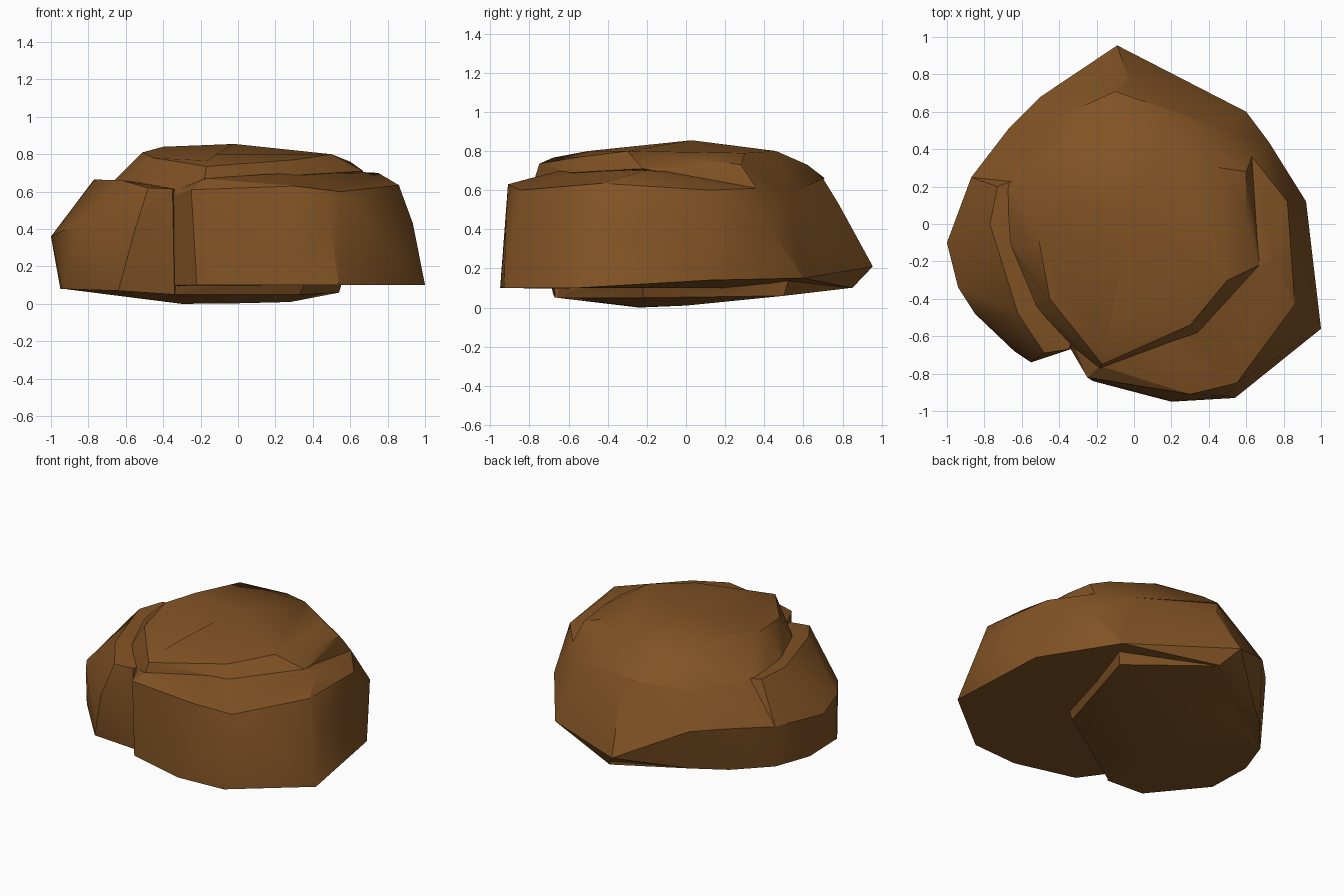
import bpy, bmesh, math

brown = bpy.data.materials.new("earth_brown")
brown.diffuse_color = (0.22, 0.086, 0.018, 1)


def hull(name, points):
    """Faceted stone chunk: convex hull of a few corner points."""
    bm = bmesh.new()
    for p in points:
        bm.verts.new(p)
    res = bmesh.ops.convex_hull(bm, input=bm.verts[:])
    junk = {g for g in res["geom_interior"] + res["geom_unused"]
            if isinstance(g, bmesh.types.BMVert)}
    bmesh.ops.delete(bm, geom=list(junk), context='VERTS')
    bmesh.ops.dissolve_limit(bm, angle_limit=math.radians(4),
                             verts=bm.verts[:], edges=bm.edges[:])
    bmesh.ops.recalc_face_normals(bm, faces=bm.faces[:])
    me = bpy.data.meshes.new(name)
    bm.to_mesh(me)
    bm.free()
    me.materials.append(brown)
    ob = bpy.data.objects.new(name, me)
    bpy.context.collection.objects.link(ob)
    return ob


# main shell: front and right walls, ledge, pointed back
shell = hull("boulder", [
    (-0.22, -0.84, 0.10), (0.20, -0.95, 0.10), (0.54, -0.93, 0.10),
    (1.00, -0.56, 0.10), (0.92, 0.12, 0.14), (0.60, 0.60, 0.15),
    (-0.09, 0.955, 0.21), (0.0, 0.85, 0.10), (-0.86, 0.23, 0.08),
    (-0.47, 0.62, 0.11), (-0.66, 0.46, 0.09), (-0.32, -0.70, 0.10),
    (-0.25, -0.82, 0.61), (0.30, -0.91, 0.63), (0.55, -0.85, 0.60),
    (0.49, -0.92, 0.43), (0.935, -0.40, 0.43), (0.86, -0.43, 0.635),
    (0.82, 0.12, 0.60), (0.72, 0.44, 0.40), (0.63, 0.36, 0.61),
    (0.66, -0.22, 0.705), (0.75, -0.2, 0.70), (0.18, -0.66, 0.695),
    (-0.18, -0.76, 0.67), (-0.03, 0.78, 0.53), (-0.10, 0.70, 0.66),
    (-0.50, 0.68, 0.40), (-0.67, 0.51, 0.40), (-0.87, 0.25, 0.37),
    (-0.45, 0.55, 0.62), (-0.68, 0.20, 0.64), (0.45, 0.52, 0.58),
])

# side lobe, split from the shell by a front notch
lobe = hull("side_lobe", [
    (-0.64, -0.68, 0.07), (-0.34, -0.67, 0.05), (-0.94, -0.34, 0.08),
    (-0.95, -0.02, 0.08), (-0.86, 0.23, 0.08), (-0.55, -0.74, 0.40),
    (-0.85, -0.48, 0.41), (-0.94, -0.34, 0.39), (-1.00, -0.10, 0.36),
    (-0.92, 0.08, 0.36), (-0.87, 0.25, 0.37), (-0.48, -0.69, 0.62),
    (-0.35, -0.67, 0.615), (-0.62, -0.48, 0.66), (-0.77, 0.0, 0.665),
    (-0.73, 0.20, 0.65), (-0.1, -0.1, 0.08), (-0.1, -0.1, 0.60),
    (-0.2, 0.4, 0.10), (-0.2, 0.4, 0.60),
])

# raised cap with an overhanging rim, flank running down into the notch
cap = hull("cap", [
    (-0.18, -0.77, 0.67), (-0.17, -0.75, 0.735), (-0.16, -0.68, 0.766),
    (-0.12, -0.50, 0.80), (0.34, -0.58, 0.69), (0.30, -0.54, 0.77),
    (0.67, -0.22, 0.71), (0.50, -0.30, 0.80), (0.63, 0.36, 0.61),
    (0.60, 0.28, 0.73), (0.60, 0.05, 0.76), (0.46, 0.30, 0.79),
    (-0.34, -0.66, 0.58), (-0.54, -0.44, 0.62), (-0.45, -0.40, 0.78),
    (-0.66, -0.10, 0.66), (-0.57, -0.15, 0.75), (-0.51, -0.08, 0.81),
    (-0.40, 0.10, 0.84), (-0.02, 0.03, 0.855),
    (0.20, 0.46, 0.80), (-0.32, 0.48, 0.79), (-0.05, 0.62, 0.73),
    (-0.10, 0.71, 0.66), (-0.45, 0.55, 0.62), (-0.68, 0.20, 0.64),
    (0.45, 0.52, 0.58), (0.0, 0.0, 0.40),
])

# shallow belly underneath, stepping up to the shell on the right
belly = hull("belly", [
    (-0.64, -0.67, 0.07), (-0.34, -0.66, 0.05), (-0.93, -0.33, 0.08),
    (-0.85, 0.22, 0.08), (-0.30, -0.24, 0.0), (0.0, -0.23, 0.003),
    (0.28, 0.0, 0.01), (0.33, -0.22, 0.05), (0.54, 0.50, 0.06),
    (0.0, 0.84, 0.10), (-0.45, 0.42, 0.06), (0.57, 0.53, 0.16),
    (0.38, -0.22, 0.16), (-0.30, -0.64, 0.16), (0.0, 0.80, 0.16),
    (-0.84, 0.20, 0.16),
])

# fuse the chunks into one stone
bpy.context.view_layer.objects.active = shell
for part in (lobe, cap, belly):
    mod = shell.modifiers.new("fuse", 'BOOLEAN')
    mod.operation = 'UNION'
    mod.solver = 'EXACT'
    mod.object = part
    bpy.ops.object.modifier_apply(modifier=mod.name)
    bpy.data.objects.remove(part)

bpy.ops.object.select_all(action='DESELECT')
shell.select_set(True)
bpy.ops.object.shade_smooth_by_angle(angle=math.radians(25))
